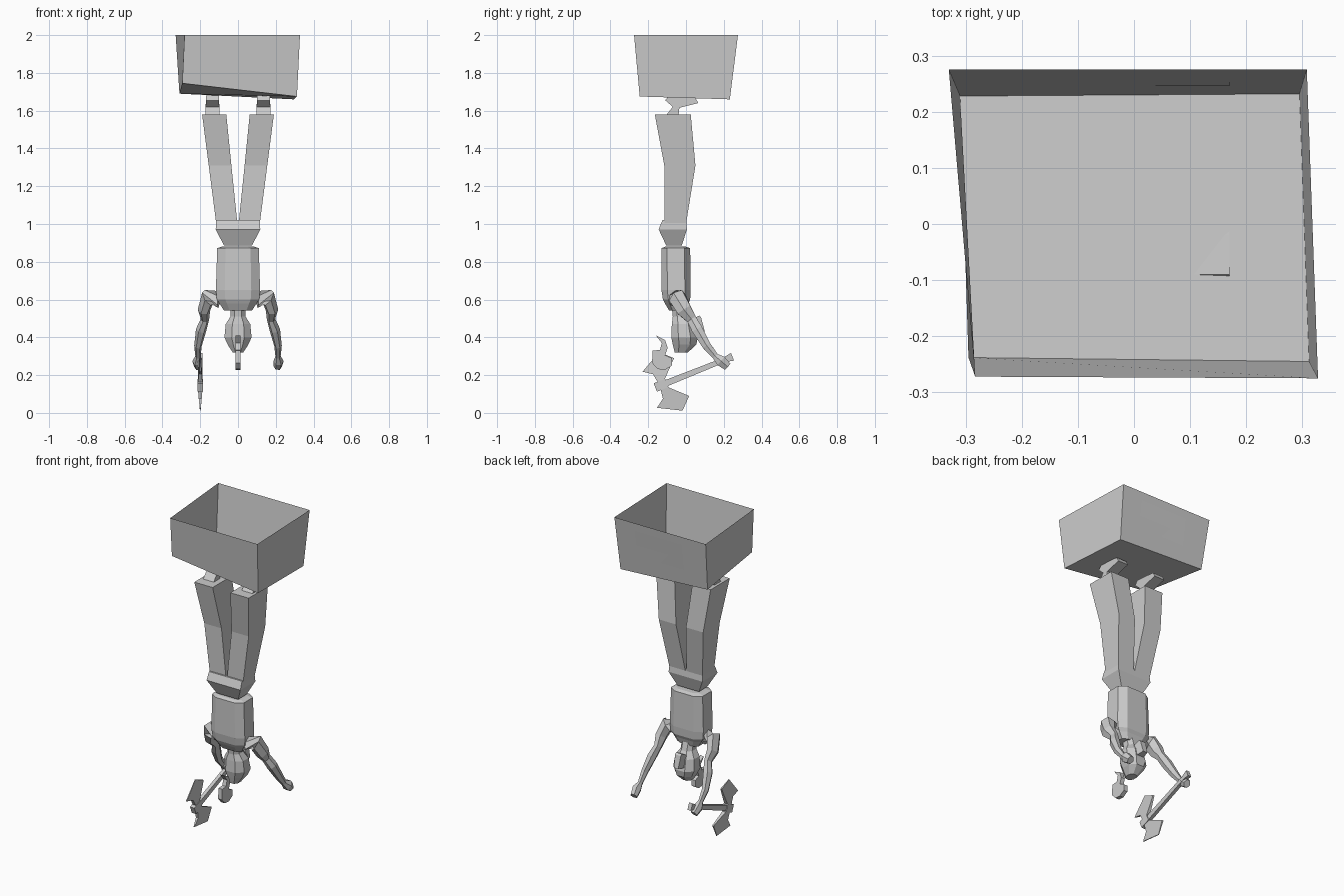
import bpy, bmesh
from mathutils import Vector

if "Cube" in bpy.data.objects:
    bpy.data.objects.remove(bpy.data.objects["Cube"])


def finish(name, bm, normals=True):
    if normals:
        bmesh.ops.recalc_face_normals(bm, faces=bm.faces)
    me = bpy.data.meshes.new(name)
    bm.to_mesh(me)
    bm.free()
    ob = bpy.data.objects.new(name, me)
    bpy.context.collection.objects.link(ob)
    return ob


def skin(name, loops):
    """Join equal-length vertex loops and cap both ends."""
    bm = bmesh.new()
    rows = [[bm.verts.new(p) for p in loop] for loop in loops]
    n = len(rows[0])
    for a, b in zip(rows, rows[1:]):
        for i in range(n):
            j = (i + 1) % n
            bm.faces.new((a[i], a[j], b[j], b[i]))
    bm.faces.new(rows[0])
    bm.faces.new(rows[-1])
    return finish(name, bm)


def loft(name, rings, chamfer=0.0, side=1):
    """Rings are (x0, x1, y0, y1, z) rectangles, optionally with cut corners."""
    loops = []
    for x0, x1, y0, y1, z in rings:
        cx, cy = (x1 - x0) * chamfer, (y1 - y0) * chamfer
        if chamfer:
            pts = [(x0 + cx, y0), (x1 - cx, y0), (x1, y0 + cy), (x1, y1 - cy),
                   (x1 - cx, y1), (x0 + cx, y1), (x0, y1 - cy), (x0, y0 + cy)]
        else:
            pts = [(x0, y0), (x1, y0), (x1, y1), (x0, y1)]
        loops.append([(side * x, y, z) for x, y in pts])
    return skin(name, loops)


def sym(name, rings, chamfer=0.0):
    return loft(name, [(-w, w, y0, y1, z) for w, y0, y1, z in rings], chamfer)


def slab(name, x, pts):
    """Side profile points (y, z, half thickness) extruded across x."""
    return skin(name, [[(x + s * t, y, z) for y, z, t in pts] for s in (-1, 1)])


# open, slightly crooked box
top = [(-.33, .275, 2), (.308, .275, 2), (.328, -.275, 2), (-.283, -.272, 2)]
low = [(-.31, .228, 1.69), (.295, .232, 1.66), (.312, -.245, 1.675), (-.295, -.238, 1.745)]
bm = bmesh.new()
t = [bm.verts.new(p) for p in top]
b = [bm.verts.new(p) for p in low]
for i in range(4):
    j = (i + 1) % 4
    bm.faces.new((t[i], t[j], b[j], b[i]))
bm.faces.new((b[0], b[1], b[2], b[3]))
finish("open_box", bm)

# flat panel on the back of the box
bm = bmesh.new()
back = lambda x, z: bm.verts.new((x, .277 - (2 - z) * .14, z))
bm.faces.new([back(.17, 1.95), back(-.16, 1.95), back(-.16, 1.78), back(.17, 1.78)])
finish("back_panel", bm)

# legs, feet and arms
for s, tag in ((1, "right"), (-1, "left")):
    loft(tag + "_leg", [(.062, .19, -.165, .025, 1.58), (.035, .155, -.115, .05, 1.31),
                        (.003, .115, -.115, .0, 1.0)], side=s)
    slab(tag + "_foot", s * .135, [(-.11, 1.655, .035), (-.09, 1.68, .035), (-.02, 1.675, .035),
                                   (.05, 1.668, .035), (.065, 1.64, .035), (-.035, 1.615, .035),
                                   (-.04, 1.57, .038), (-.11, 1.57, .038), (-.07, 1.62, .036)])
    # arm centre path with across and fore-aft radii
    path = [(.10, -.055, .60, .04, .05), (.16, -.045, .61, .045, .05), (.18, -.01, .545, .033, .045),
            (.175, .03, .495, .022, .03), (.195, .06, .44, .028, .033), (.212, .11, .355, .02, .026),
            (.212, .155, .30, .014, .019), (.215, .185, .275, .027, .033), (.21, .22, .245, .022, .025)]
    loops = []
    for i, (x, y, z, rx, rn) in enumerate(path):
        a = Vector(path[max(i - 1, 0)][:3])
        c = Vector(path[min(i + 1, len(path) - 1)][:3])
        d = (c - a).normalized()
        u = Vector((1, 0, 0))
        u = (u - d * u.dot(d)).normalized()
        v = d.cross(u)
        hexa = [(1, 0), (.5, .87), (-.5, .87), (-1, 0), (-.5, -.87), (.5, -.87)]
        ring = [Vector((x, y, z)) + u * rx * p + v * rn * q for p, q in hexa]
        loops.append([(s * p.x, p.y, p.z) for p in ring])
    skin(tag + "_arm", loops)

# body
sym("pelvis", [(.115, -.125, 0, 1.02), (.118, -.145, .005, .972), (.075, -.105, -.022, .887)])
sym("torso", [(.085, -.11, .0, .88), (.11, -.13, .022, .872), (.117, -.13, .025, .65),
              (.112, -.122, .022, .60), (.098, -.112, .012, .58), (.075, -.09, 0, .543)], .2)

# head, chin and brow, facing the back
sym("head", [(.04, -.075, .005, .56), (.04, -.07, .02, .51), (.065, -.075, .045, .47),
             (.072, -.078, .062, .40), (.055, -.07, .055, .362), (.028, -.06, .01, .32)], .27)
slab("chin", 0, [(.02, .47, .03), (.04, .50, .025), (.07, .515, .02), (.08, .505, .02),
                 (.10, .43, .015), (.05, .42, .025)])

# curled topknot
slab("topknot", 0, [(y, z, .013) for y, z in (
    (-.16, .41), (-.11, .385), (-.097, .345), (-.11, .305), (-.075, .29), (-.075, .25),
    (-.11, .228), (-.15, .232), (-.18, .265), (-.176, .33), (-.138, .333), (-.128, .37))])

# axe: handle, head block and two mirrored blades
AX = -.2
origin = Vector((-.153, .138))
d = Vector((-.928, -.371))
n = Vector((.371, -.928))


def axe_pts(pts, side=1):
    out = []
    for a, p, h in pts:
        q = origin + d * a + n * p * side
        out.append((q.x, q.y, h))
    return out


slab("axe_handle", AX, axe_pts([(-.43, .022, .012), (-.385, .013, .011), (-.05, .017, .011),
                                (-.05, -.017, .011), (-.385, -.013, .011), (-.43, -.022, .012)]))
slab("axe_block", AX, axe_pts([(-.055, .024, .015), (.01, .024, .015),
                               (.01, -.024, .015), (-.055, -.024, .015)]))
blade = [(-.05, .02, .012), (-.14, .108, .005), (-.078, .167, .002),
         (.042, .103, .003), (-.005, .07, .008), (-.012, .02, .012)]
for s, tag in ((1, "lower"), (-1, "upper")):
    slab(tag + "_axe_blade", AX, axe_pts(blade, s))
